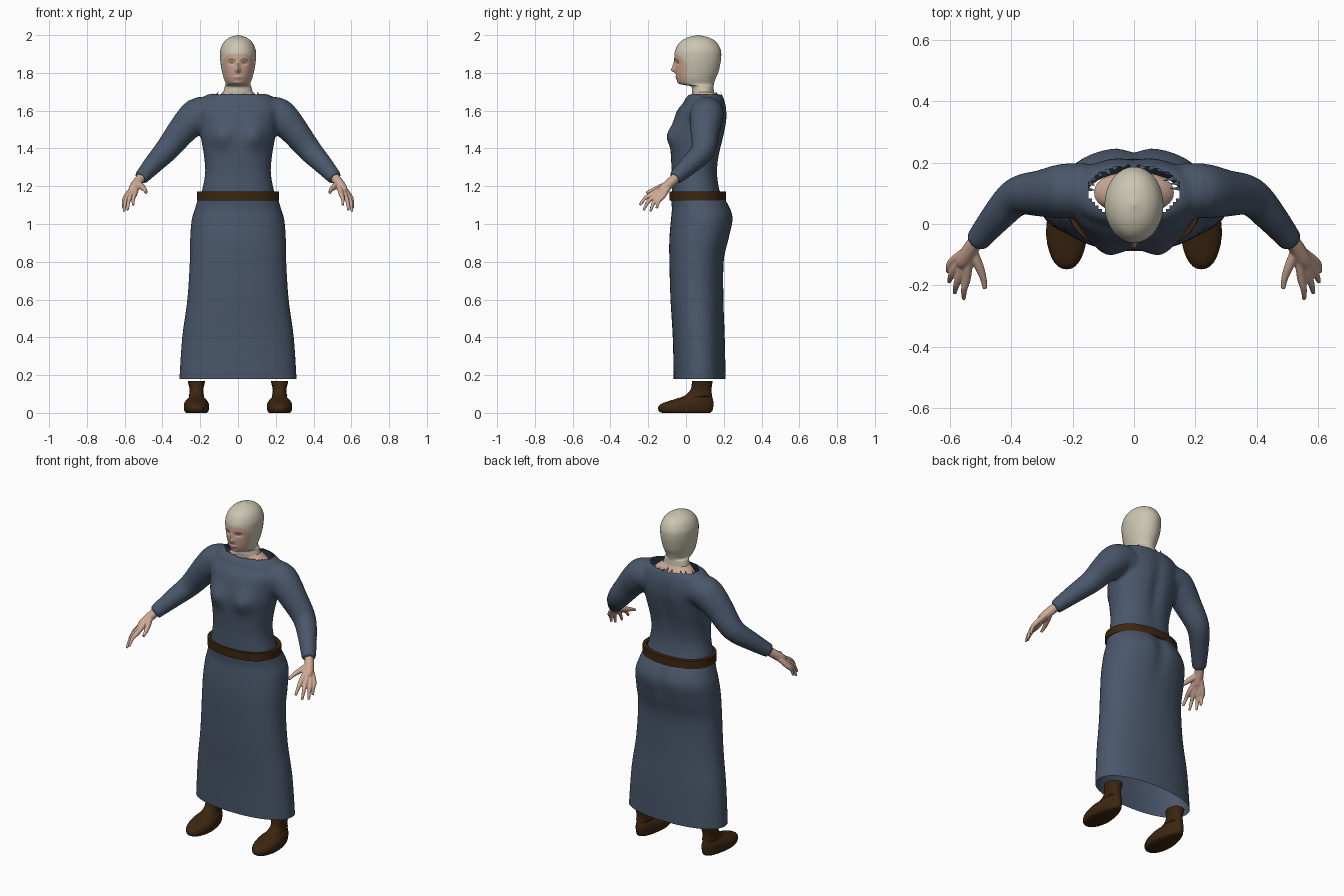
import bpy, bmesh, math, random
from mathutils import Vector

if "Cube" in bpy.data.objects:
    bpy.data.objects.remove(bpy.data.objects["Cube"])

random.seed(4)


def material(name, rgb):
    m = bpy.data.materials.new(name)
    m.diffuse_color = (*rgb, 1)
    m.use_nodes = True
    m.node_tree.nodes["Principled BSDF"].inputs["Base Color"].default_value = m.diffuse_color
    return m


WOOL = material("blue wool", (0.068, 0.095, 0.145))
LEATHER = material("brown leather", (0.045, 0.019, 0.005))
LINEN = material("cream linen", (0.60, 0.56, 0.44))
SKIN = material("skin", (0.62, 0.40, 0.30))
BROW = material("brow brown", (0.16, 0.09, 0.06))
LIP = material("lip", (0.42, 0.20, 0.16))


def smooth_rows(rows, k):
    """Catmull-Rom interpolation of rows of numbers, k steps per span."""
    if k == 1:
        return rows
    out = []
    for i in range(len(rows) - 1):
        quad = (rows[max(i - 1, 0)], rows[i], rows[i + 1], rows[min(i + 2, len(rows) - 1)])
        for j in range(k):
            t = j / k
            out.append([0.5 * (2 * b + (c - a) * t + (2 * a - 5 * b + 4 * c - d) * t * t
                               + (3 * b - a - 3 * c + d) * t ** 3) for a, b, c, d in zip(*quad)])
    return out + [rows[-1]]


def bridge(bm, loops, caps):
    n = len(loops[0])
    for a, b in zip(loops, loops[1:]):
        for i in range(n):
            bm.faces.new((a[i], a[(i + 1) % n], b[(i + 1) % n], b[i]))
    if caps[0]:
        bm.faces.new(loops[0][::-1])
    if caps[1]:
        bm.faces.new(loops[-1])


def loft(bm, rows, n=48, k=5, caps=(False, False), power=0.9, cx=0, deform=None):
    """Stack of rounded rings; each row is z, half width, front y, back y."""
    loops = []
    for z, hx, yf, yb in smooth_rows(rows, k):
        loop = []
        for i in range(n):
            c, s = math.cos(2 * math.pi * i / n), math.sin(2 * math.pi * i / n)
            co = Vector((hx * math.copysign(abs(c) ** power, c),
                         (yf + yb) / 2 + (yb - yf) / 2 * math.copysign(abs(s) ** power, s), z))
            if deform:
                co = deform(co)
            loop.append(bm.verts.new((co.x + cx, co.y, co.z)))
        loops.append(loop)
    bridge(bm, loops, caps)


def tube(bm, rows, n=16, k=4):
    """Round limb along a path; each row is x, y, z, radius."""
    pts = smooth_rows(rows, k)
    loops = []
    for i, p in enumerate(pts):
        d = Vector(pts[min(i + 1, len(pts) - 1)][:3]) - Vector(pts[max(i - 1, 0)][:3])
        u = d.cross(Vector((0.6, -0.6, 0.5)).cross(Vector((0, 0, 1)))).normalized()
        v = d.cross(u).normalized()
        loops.append([bm.verts.new(Vector(p[:3]) + p[3] * (u * math.cos(a) + v * math.sin(a)))
                      for a in (2 * math.pi * j / n for j in range(n))])
    bridge(bm, loops, (True, True))


def finish(bm, name, *mats):
    bmesh.ops.recalc_face_normals(bm, faces=bm.faces)
    me = bpy.data.meshes.new(name)
    bm.to_mesh(me)
    bm.free()
    for m in mats:
        me.materials.append(m)
    ob = bpy.data.objects.new(name, me)
    bpy.context.collection.objects.link(ob)
    return ob


def fuse(ob, voxel, steps):
    """Blend overlapping solids into one skin."""
    r = ob.modifiers.new("fuse", 'REMESH')
    r.mode, r.voxel_size = 'VOXEL', voxel
    s = ob.modifiers.new("relax", 'SMOOTH')
    s.factor, s.iterations = 0.5, steps
    me = bpy.data.meshes.new_from_object(ob.evaluated_get(bpy.context.evaluated_depsgraph_get()))
    ob.modifiers.clear()
    mats = list(ob.data.materials)
    ob.data = me
    me.materials.clear()
    for m in mats:
        me.materials.append(m)


def bump(x, z, cx, cz, rx, rz):
    return math.exp(-((x - cx) / rx) ** 2 - ((z - cz) / rz) ** 2)


# Skirt: open tube with a soft groove at the back
def skirt_shape(co):
    if co.y > 0.1:
        co.y -= 0.018 * bump(co.x, co.z, 0, 1.04, 0.035, 0.13)
    return co


bm = bmesh.new()
loft(bm, [(0.18, .31, -.065, .21), (0.4, .295, -.07, .205), (0.6, .268, -.082, .198),
          (0.8, .255, -.088, .2), (0.92, .253, -.088, .228), (1.02, .245, -.08, .25),
          (1.08, .228, -.075, .238), (1.14, .21, -.08, .205)], n=64, deform=skirt_shape)
finish(bm, "skirt", WOOL)


# Bodice and sleeves, fused, with open waist and neckline
def bodice_shape(co):
    if co.y < 0.03:
        co.y -= 0.034 * bump(abs(co.x), co.z, 0.09, 1.465, 0.055, 0.06)
    elif co.y > 0.1:
        co.y -= 0.015 * bump(co.x, co.z, 0, 1.45, 0.035, 0.18)
    return co


bm = bmesh.new()
loft(bm, [(1.13, .205, -.075, .2), (1.18, .19, -.075, .178), (1.27, .174, -.075, .168),
          (1.36, .18, -.08, .178), (1.46, .197, -.08, .202), (1.54, .207, -.067, .217),
          (1.60, .217, -.047, .217), (1.64, .207, -.015, .21), (1.67, .187, 0, .2),
          (1.688, .155, .02, .19)], n=64, caps=(True, True), deform=bodice_shape)
for s in (1, -1):
    tube(bm, [(s * .12, .11, 1.575, .085), (s * .2, .11, 1.585, .09), (s * .25, .105, 1.545, .087),
              (s * .3, .1, 1.49, .077), (s * .38, .09, 1.39, .064), (s * .45, .02, 1.315, .052),
              (s * .515, -.06, 1.242, .039)], n=24)
bodice = finish(bm, "bodice", WOOL)
fuse(bodice, 0.011, 5)
bm = bmesh.new()
bm.from_mesh(bodice.data)
gone = []
for f in bm.faces:
    c = f.calc_center_median()
    if c.z < 1.15 or (c.z > 1.655 and (c.x / .15) ** 2 + ((c.y - .107) / .085) ** 2 < 1):
        gone.append(f)
bmesh.ops.delete(bm, geom=gone, context='FACES')
bm.to_mesh(bodice.data)
bm.free()

# Ragged spikes round the back of the neckline
bm = bmesh.new()
for i in range(15):
    a = math.radians(5 + 170 * i / 14)
    w, r = 0.09, random.uniform(0.72, 0.95)
    base = [(.155 * math.cos(t), .107 + .088 * math.sin(t), 1.674) for t in (a - w, a + w)]
    tip = (.15 * r * math.cos(a + .05), .107 + .085 * r * math.sin(a + .05), random.uniform(1.68, 1.705))
    bm.faces.new([bm.verts.new(p) for p in (*base, tip)])
finish(bm, "ragged_collar", WOOL)

# Belt: rectangular band
bm = bmesh.new()
loft(bm, [(1.125, .218, -.088, .213), (1.172, .216, -.088, .211), (1.172, .195, -.07, .185),
          (1.125, .2, -.07, .19), (1.125, .218, -.088, .213)], n=64, k=1)
bmesh.ops.remove_doubles(bm, verts=bm.verts, dist=1e-5)
finish(bm, "belt", LEATHER)

# Lower neck
bm = bmesh.new()
loft(bm, [(1.652, .13, .035, .17), (1.672, .112, .035, .165), (1.7, .077, .037, .147)], n=40, k=4)
finish(bm, "neck", SKIN)


# Head with modelled face; cap, brows and lips coloured by position
def face_shape(co):
    if co.y < 0.03:
        x, z = abs(co.x), co.z
        co.y -= 0.012 * bump(x, z, 0, 1.838, .009, .02) + 0.021 * bump(x, z, 0, 1.815, .012, .013)
        co.y -= 0.007 * bump(x, z, 0, 1.773, .022, .012) + 0.007 * bump(x, z, 0, 1.747, .02, .01)
        co.y += 0.009 * bump(x, z, .034, 1.853, .017, .01)
        co.y += 0.003 * bump(x, z, 0, 1.772, .02, .002)
    return co


bm = bmesh.new()
loft(bm, [(1.675, .082, .035, .152), (1.70, .077, .032, .148), (1.728, .07, .027, .146),
          (1.736, .066, -.01, .147), (1.746, .066, -.036, .149), (1.77, .075, -.047, .157),
          (1.80, .083, -.054, .17), (1.84, .091, -.058, .18), (1.88, .095, -.062, .186),
          (1.92, .094, -.057, .184), (1.96, .077, -.035, .163), (1.986, .047, .005, .125),
          (2.0, .003, .06, .067)], n=96, k=8, caps=(False, True), power=1, deform=face_shape)
for f in bm.faces:
    c = f.calc_center_median()
    x = abs(c.x)
    if c.y < 0.005 and c.z > 1.733 and (x / .08) ** 4 + ((c.z - 1.812) / .088) ** 4 < 1:
        f.material_index = 1
        if .014 < x < .052 and abs(c.z - 1.871 + abs(x - .034) * .15) < .0025:
            f.material_index = 2
        elif abs(x - .034) < .012 and abs(c.z - 1.851) < .003:
            f.material_index = 2
        elif x < .022 and abs(c.z - 1.773) < .0055 * (1 - x / .03):
            f.material_index = 3
finish(bm, "head", LINEN, SKIN, BROW, LIP)

# Hands: wrist, palm, fingers and thumb fused
FINGERS = [((.545, -.172, 1.163), (.555, -.245, 1.10)), ((.566, -.163, 1.152), (.585, -.225, 1.073)),
           ((.583, -.144, 1.146), (.603, -.188, 1.066)), ((.592, -.122, 1.147), (.607, -.155, 1.083))]
for side, s in (("left", 1), ("right", -1)):
    bm = bmesh.new()
    tube(bm, [(s * .49, -.03, 1.272, .025), (s * .525, -.07, 1.23, .026), (s * .553, -.115, 1.19, .025),
              (s * .562, -.135, 1.172, .018)], n=12)
    for knuckle, tip in FINGERS:
        k, t = Vector(knuckle), Vector(tip)
        m = k.lerp(t, .5) + Vector((.004, -.006, .006))
        path = [(.535, -.08, 1.218, .016), (*k, .0145), (*m, .0105), (*t, .007)]
        tube(bm, [(s * x, y, z, r) for x, y, z, r in path], n=10)
    tube(bm, [(s * .528, -.085, 1.215, .017), (s * .507, -.135, 1.195, .016),
              (s * .492, -.175, 1.18, .0115), (s * .486, -.21, 1.165, .008)], n=10)
    fuse(finish(bm, side + "_hand", SKIN), 0.004, 2)


# Shoes: low boots with a narrower heel
def shoe_shape(co):
    if co.z < 0.09:
        co.x *= 1 - 1.8 * max(co.y + .02, 0)
    return co


for side, s in (("left", 1), ("right", -1)):
    bm = bmesh.new()
    loft(bm, [(0, .055, -.125, .125), (.008, .064, -.143, .138), (.03, .068, -.147, .144),
              (.05, .066, -.128, .146), (.068, .058, -.075, .143), (.09, .041, -.01, .138),
              (.12, .036, .022, .135), (.15, .042, .03, .138), (.168, .046, .032, .141),
              (.166, .04, .038, .135), (.14, .034, .036, .13)],
         n=32, k=4, caps=(True, True), cx=s * .22, deform=shoe_shape)
    finish(bm, side + "_shoe", LEATHER)

# Smooth shading with kept sharp edges
bpy.ops.object.select_all(action='SELECT')
bpy.context.view_layer.objects.active = bodice
bpy.ops.object.shade_smooth_by_angle(angle=math.radians(50))
